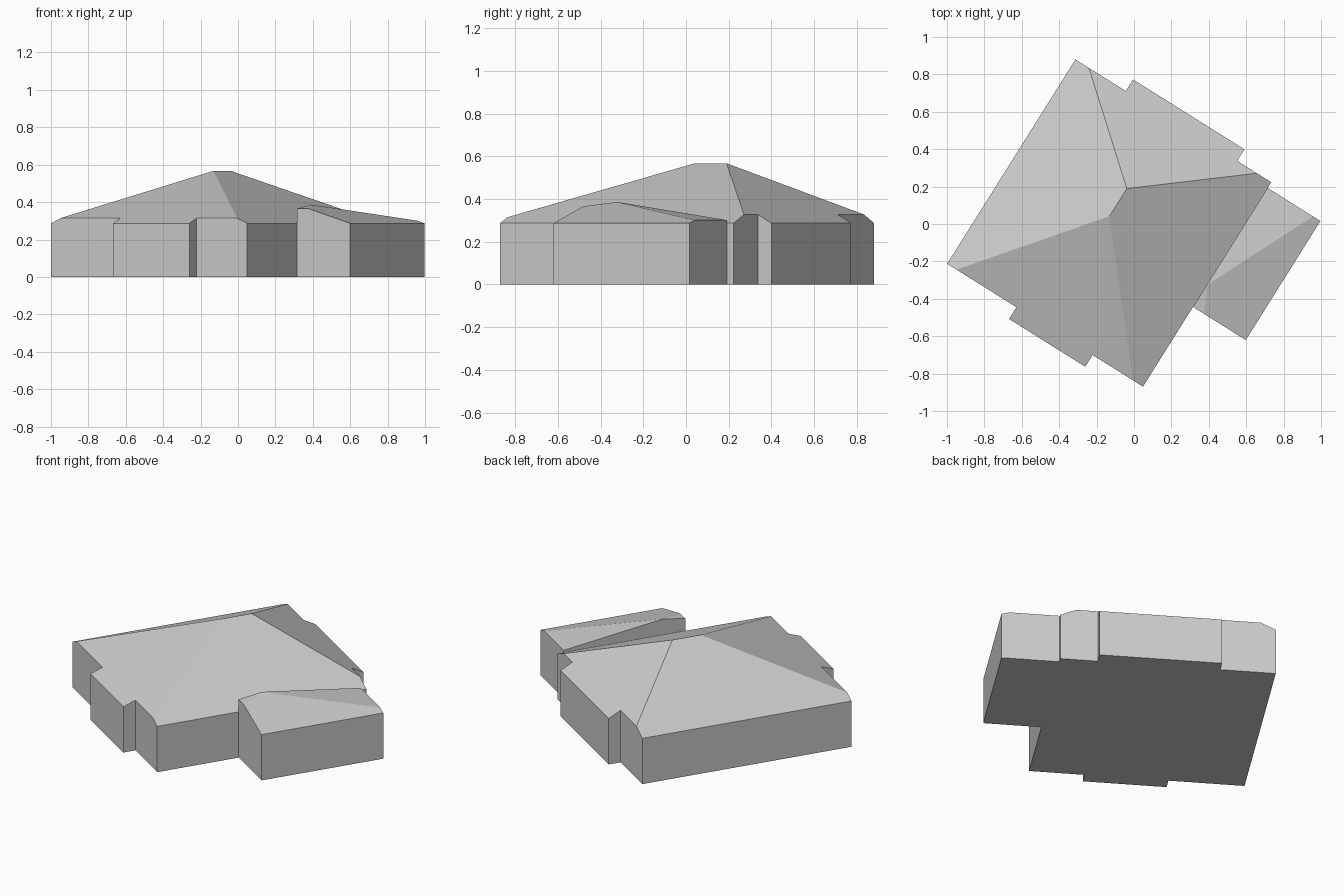
import bpy
import bmesh
import math
from mathutils import Matrix, Vector

cube = bpy.data.objects.get("Cube")
if cube:
    bpy.data.objects.remove(cube, do_unlink=True)

EAVE = 0.287
TURN = Matrix.Rotation(math.radians(-32.1), 3, 'Z')

grey = bpy.data.materials.new("light grey")
grey.use_nodes = True
colour = (0.6, 0.6, 0.6, 1)
grey.diffuse_color = colour
grey.node_tree.nodes["Principled BSDF"].inputs["Base Color"].default_value = colour


def build_block(name, outline, slopes):
    """Raise a footprint into a solid, then slice it with sloping roof planes.

    Each slope is (outward direction, distance of eave line, eave height, pitch).
    """
    bm = bmesh.new()
    base = bm.faces.new([bm.verts.new((x, y, 0)) for x, y in outline])
    raised = bmesh.ops.extrude_face_region(bm, geom=[base], use_keep_orig=True)
    top = [v for v in raised["geom"] if isinstance(v, bmesh.types.BMVert)]
    bmesh.ops.translate(bm, verts=top, vec=(0, 0, 2))
    for (dx, dy), reach, height, pitch in slopes:
        cut = bmesh.ops.bisect_plane(
            bm, geom=bm.verts[:] + bm.edges[:] + bm.faces[:], dist=1e-5,
            plane_co=(dx * reach, dy * reach, height),
            plane_no=Vector((dx * pitch, dy * pitch, 1)).normalized(),
            clear_outer=True)
        rim = [e for e in cut["geom_cut"]
               if isinstance(e, bmesh.types.BMEdge) and e.is_boundary]
        bmesh.ops.contextual_create(bm, geom=rim)
    bmesh.ops.recalc_face_normals(bm, faces=bm.faces[:])
    bmesh.ops.rotate(bm, verts=bm.verts[:], cent=(0, 0, 0), matrix=TURN)
    mesh = bpy.data.meshes.new(name)
    bm.to_mesh(mesh)
    bm.free()
    mesh.materials.append(grey)
    obj = bpy.data.objects.new(name, mesh)
    bpy.context.collection.objects.link(obj)
    return obj


WEST, EAST, SOUTH, NORTH = (-1, 0), (1, 0), (0, -1), (0, 1)

# Main house: rectangle with a shallow bay on two opposite walls, hipped roof
build_block(
    "main_house",
    [(-0.733, -0.711), (-0.296, -0.711), (-0.296, -0.785), (0.185, -0.785),
     (0.185, -0.711), (0.503, -0.711), (0.503, 0.579), (0.288, 0.579),
     (0.288, 0.652), (-0.415, 0.652), (-0.415, 0.579), (-0.733, 0.579)],
    [(WEST, 0.733, EAVE, 0.467), (EAST, 0.503, EAVE, 0.44),
     (SOUTH, 0.785, EAVE, 0.373), (NORTH, 0.652, EAVE, 0.547)])

# Side wing: lower block against one wall, with a low three-sided roof
build_block(
    "side_wing",
    [(0.503, -0.208), (0.836, -0.208), (0.836, 0.543), (0.503, 0.543)],
    [(EAST, 0.836, EAVE, 0.3), (SOUTH, 0.208, 0.366, 0.14),
     (NORTH, 0.543, 0.301, 0.14)])
